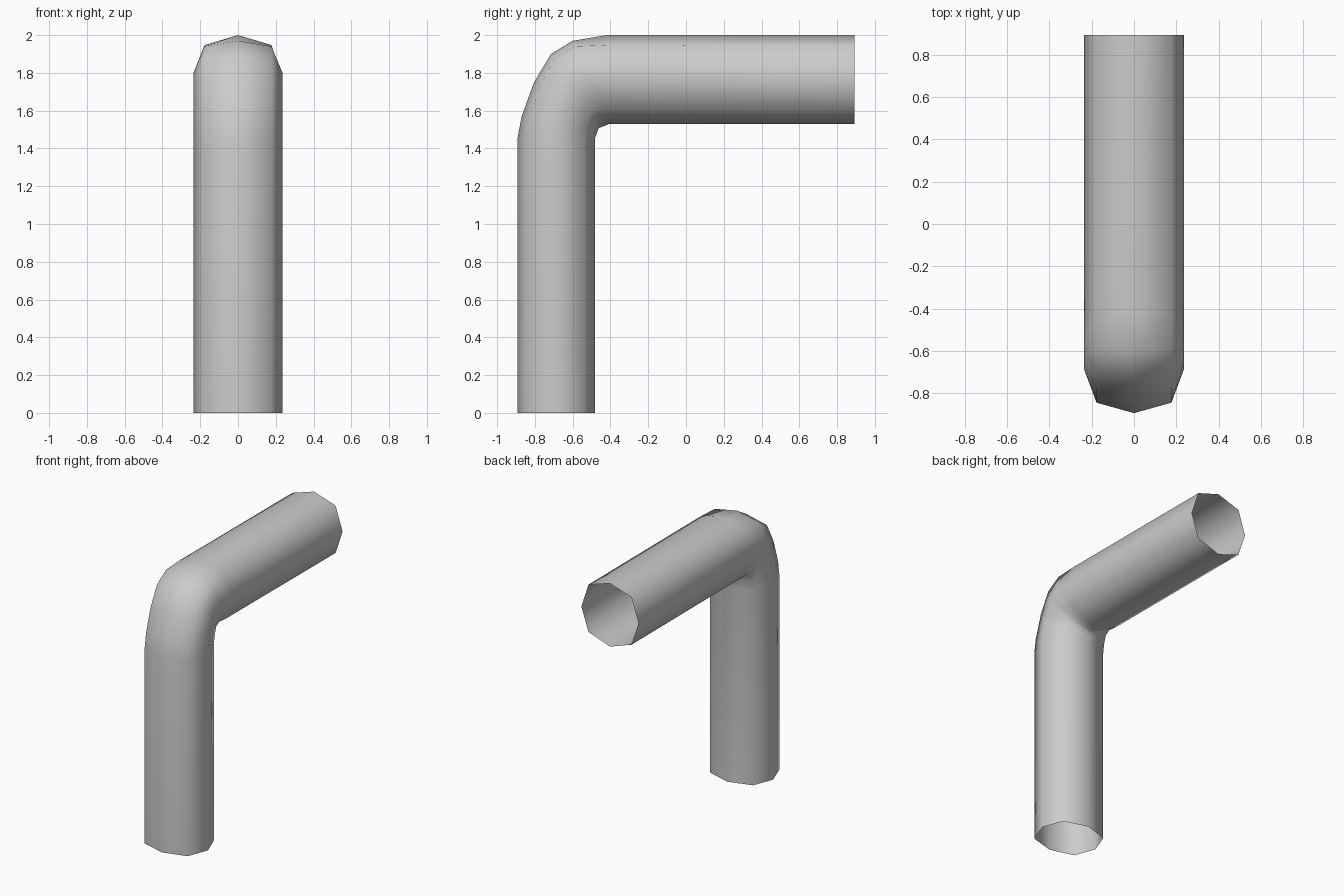
import bpy, bmesh
from mathutils import Vector

if "Cube" in bpy.data.objects:
    bpy.data.objects.remove(bpy.data.objects["Cube"])

# Octagonal section: (half-width x, fraction from outer ridge to inner ridge)
SECTION = [(0, 0), (0.177, 0.12), (0.235, 0.5), (0.177, 0.87),
           (0, 1), (-0.177, 0.87), (-0.235, 0.5), (-0.177, 0.12)]

# Pipe stations in the side plane: outer (y, z), inner (y, z), side bulge towards the outside
STATIONS = [
    ((-0.893, 0.00), (-0.483, 0.00), 0.00),
    ((-0.893, 1.45), (-0.483, 1.45), 0.00),
    ((-0.870, 1.57), (-0.476, 1.47), 0.03),
    ((-0.805, 1.75), (-0.469, 1.49), 0.07),
    ((-0.715, 1.90), (-0.462, 1.507), 0.12),
    ((-0.600, 1.97), (-0.440, 1.516), 0.13),
    ((-0.420, 2.00), (-0.405, 1.53), 0.02),
    ((0.893, 2.00), (0.893, 1.53), 0.00),
]

# Elbow pipe: open-ended shell skinned through the stations
bm = bmesh.new()
rings = []
for outer, inner, bulge in STATIONS:
    o, i = Vector((0, *outer)), Vector((0, *inner))
    ring = []
    for x, t in SECTION:
        t -= bulge * 4 * t * (1 - t)
        p = o.lerp(i, t)
        ring.append(bm.verts.new((x, p.y, p.z)))
    rings.append(ring)
for a, b in zip(rings, rings[1:]):
    for k in range(8):
        n = (k + 1) % 8
        bm.faces.new((a[k], a[n], b[n], b[k]))
bmesh.ops.recalc_face_normals(bm, faces=bm.faces)
for f in bm.faces:
    f.smooth = True

mesh = bpy.data.meshes.new("elbow_pipe")
bm.to_mesh(mesh)
bm.free()
pipe = bpy.data.objects.new("elbow_pipe", mesh)
bpy.context.collection.objects.link(pipe)
